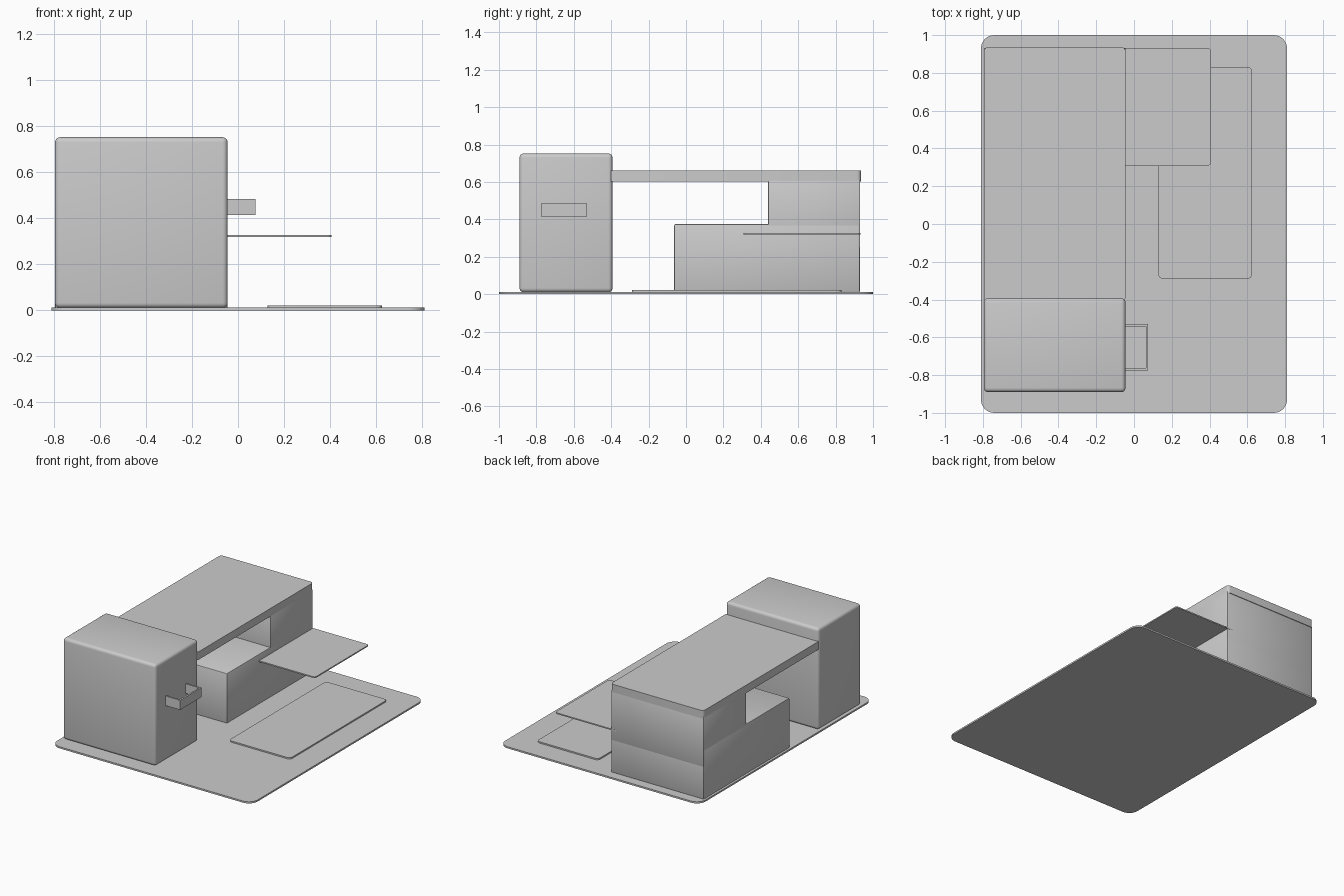
import bpy, bmesh, math

if "Cube" in bpy.data.objects:
    bpy.data.objects.remove(bpy.data.objects["Cube"])


def box(name, x, y, z, plan=0.0, edge=0.0, segs=4):
    """Box from (min, max) ranges; plan rounds upright corners, edge rounds every edge."""
    bm = bmesh.new()
    bmesh.ops.create_cube(bm, size=1)
    for v in bm.verts:
        v.co = [r[0] + (c + 0.5) * (r[1] - r[0]) for c, r in zip(v.co, (x, y, z))]
    if plan:
        upright = [e for e in bm.edges
                   if abs(e.verts[0].co.z - e.verts[1].co.z) > 1e-5]
        bmesh.ops.bevel(bm, geom=upright, offset=plan, segments=segs,
                        profile=0.5, affect='EDGES')
    if edge:
        bmesh.ops.bevel(bm, geom=bm.edges[:], offset=edge, segments=segs,
                        profile=0.5, affect='EDGES')
    return finish(name, bm)


def finish(name, bm):
    mesh = bpy.data.meshes.new(name)
    bm.to_mesh(mesh)
    bm.free()
    ob = bpy.data.objects.new(name, mesh)
    bpy.context.collection.objects.link(ob)
    bpy.ops.object.select_all(action='DESELECT')
    ob.select_set(True)
    bpy.context.view_layer.objects.active = ob
    bpy.ops.object.shade_smooth_by_angle(angle=math.radians(35))
    return ob


def extruded(name, outline, z0, z1):
    """Upright prism from a plan outline."""
    bm = bmesh.new()
    face = bm.faces.new([bm.verts.new((px, py, z0)) for px, py in outline])
    out = bmesh.ops.extrude_face_region(bm, geom=[face])
    for v in out['geom']:
        if isinstance(v, bmesh.types.BMVert):
            v.co.z = z1
    bmesh.ops.recalc_face_normals(bm, faces=bm.faces[:])
    return finish(name, bm)


LEFT, RIGHT = -0.795, -0.045

# Floor plates
box("base_plate", (-0.81, 0.81), (-1, 1), (0, 0.012), plan=0.07, segs=8)
box("floor_mat", (0.128, 0.625), (-0.29, 0.832), (0.01, 0.022), plan=0.025)

# Front cabinet
box("tall_cabinet", (LEFT, RIGHT), (-0.89, -0.393), (0.01, 0.752), edge=0.022)

# Rear stepped block and the bridging top
box("low_block", (LEFT, RIGHT), (-0.063, 0.93), (0.008, 0.375), edge=0.008, segs=2)
box("rear_block", (LEFT, RIGHT), (0.438, 0.931), (0.245, 0.612), edge=0.006, segs=2)
box("bridge_top", (LEFT, RIGHT), (-0.41, 0.936), (0.602, 0.66), plan=0.022)

# Side shelf
box("side_shelf", (-0.10, 0.407), (0.308, 0.932), (0.319, 0.328), plan=0.018)

# Handle bracket on the cabinet side
a, b, c, d, t = -0.06, 0.075, -0.775, -0.53, 0.012
extruded("cabinet_handle",
         [(a, c), (b, c), (b, d), (a, d), (a, d - t), (b - t, d - t),
          (b - t, c + t), (a, c + t)], 0.414, 0.484)
